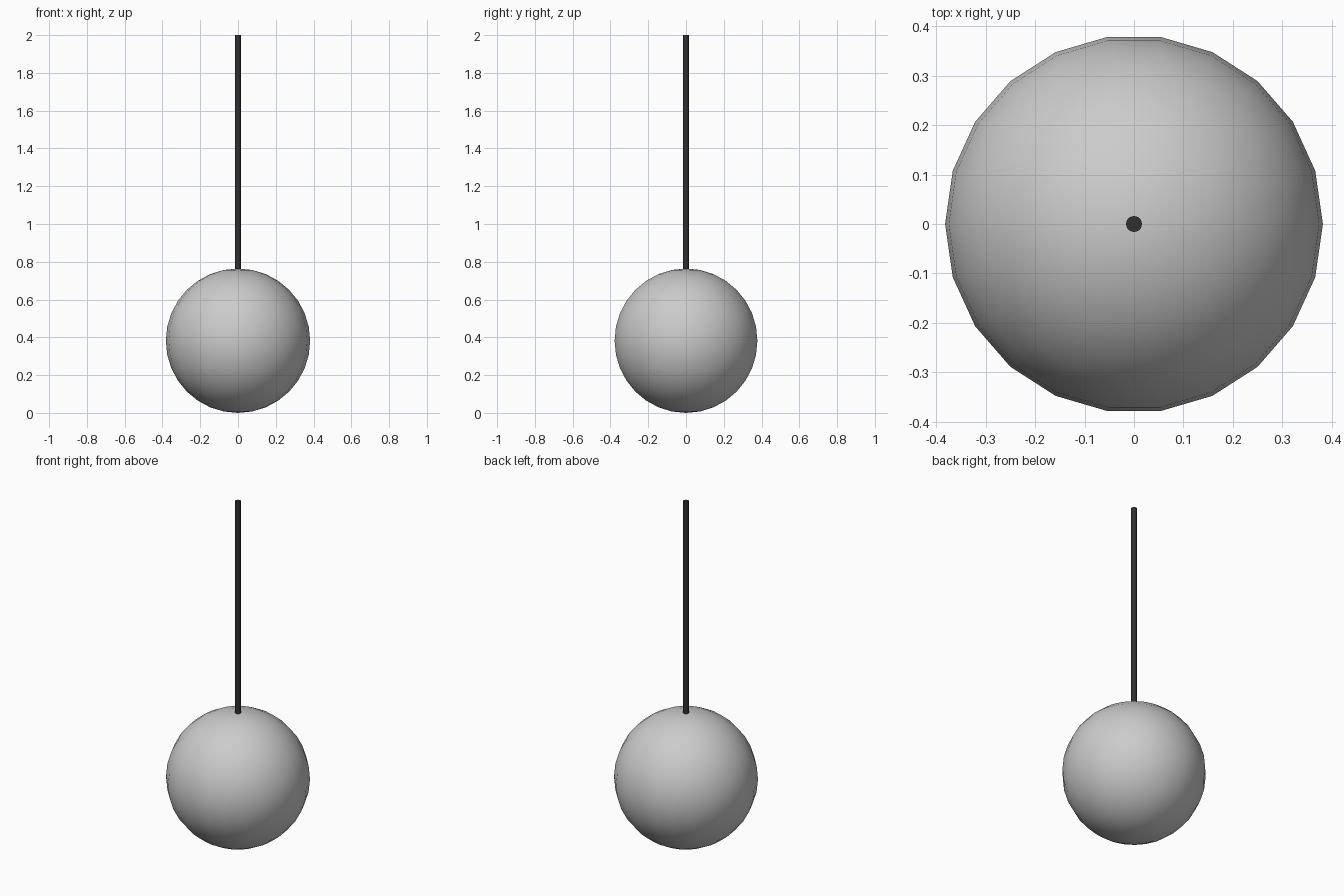
import bpy, math

if "Cube" in bpy.data.objects:
    bpy.data.objects.remove(bpy.data.objects["Cube"])

R = 0.382        # globe radius
ROD_R = 0.016    # rod radius
TOP = 2.0

# Globe: low-segment smooth sphere with vertices on the y axis
bpy.ops.mesh.primitive_uv_sphere_add(segments=22, ring_count=16, radius=R,
                                     location=(0, 0, R), rotation=(0, 0, math.pi / 2))
globe = bpy.context.object
globe.name = "globe"
bpy.ops.object.shade_smooth()

# Hanging rod: thin dark cylinder starting just inside the globe top
bottom = 2 * R - 0.01
bpy.ops.mesh.primitive_cylinder_add(vertices=20, radius=ROD_R, depth=TOP - bottom,
                                    location=(0, 0, (TOP + bottom) / 2))
rod = bpy.context.object
rod.name = "hanging_rod"
bpy.ops.object.shade_smooth_by_angle(angle=math.radians(40))

# Dark finish for the rod
dark = bpy.data.materials.new("dark_metal")
dark.diffuse_color = (0.03, 0.03, 0.03, 1)
dark.use_nodes = True
dark.node_tree.nodes["Principled BSDF"].inputs["Base Color"].default_value = dark.diffuse_color
rod.data.materials.append(dark)
